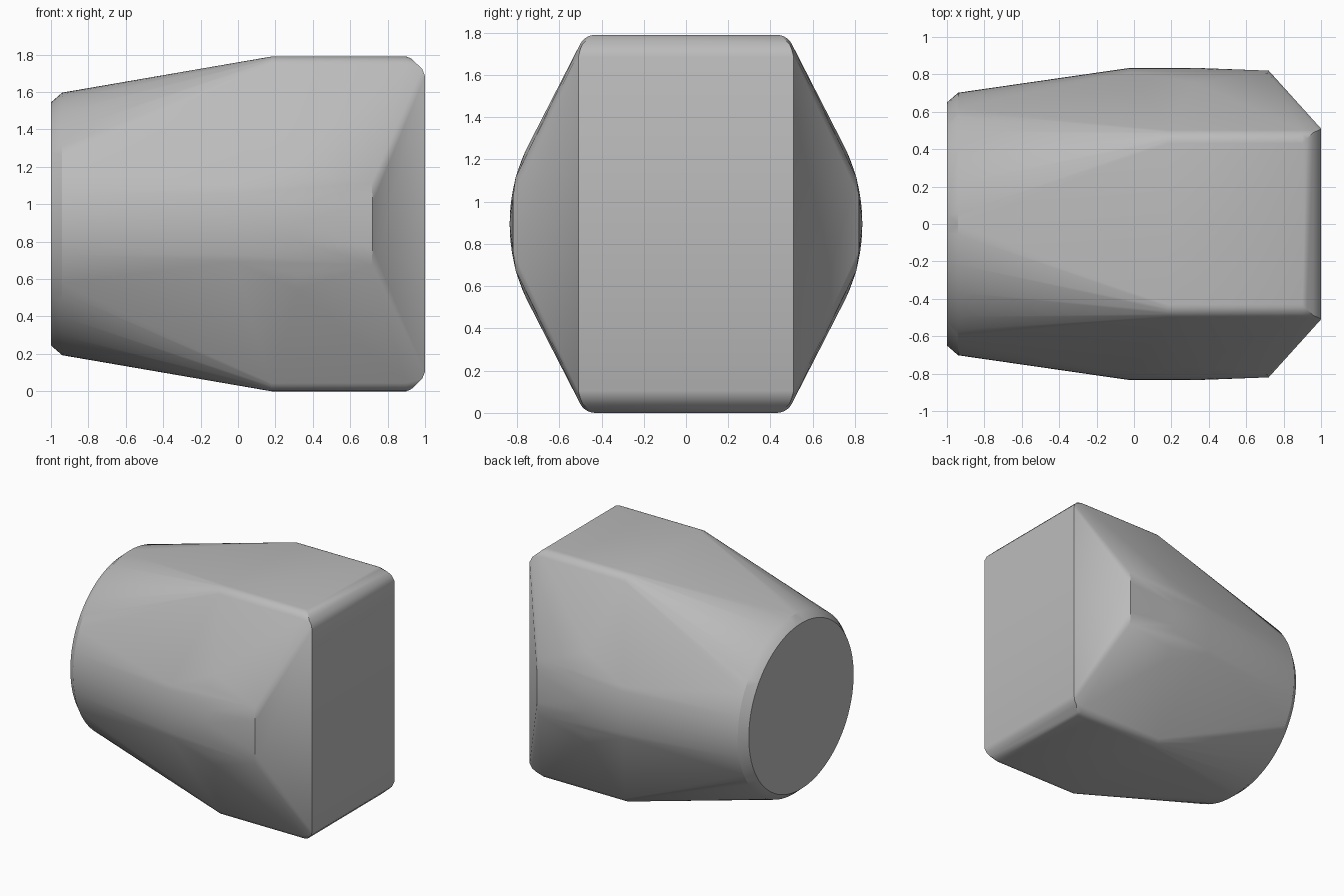
import bpy, bmesh, math

cube = bpy.data.objects.get("Cube")
if cube:
    bpy.data.objects.remove(cube, do_unlink=True)

MID = 0.895          # height of the long axis
points = set()


def mirrored(x, y, z):
    """Add a point in all four quadrants around the long axis."""
    for sy in (1, -1):
        for sz in (1, -1):
            points.add((round(x, 4), round(sy * y, 4), round(MID + sz * z, 4)))


def arc(x, cy, cz, radius, start, end, steps):
    for i in range(steps + 1):
        a = math.radians(start + (end - start) * i / steps)
        mirrored(x, cy + radius * math.cos(a), cz + radius * math.sin(a))


# Round end with its narrow chamfer
arc(-1, 0, 0, 0.65, 0, 90, 20)
arc(-0.94, 0, 0, 0.702, 0, 90, 20)

# Bulging sides
arc(-0.02, 0, 0, 0.835, 0, 14, 5)
arc(0.32, 0, 0, 0.835, 0, 25, 8)

# Rounded long edges of the flat top and bottom
for x in (0.18, 0.9):
    arc(x, 0.43, 0.815, 0.08, 27, 90, 5)

# Rounded lip of the square end
for x, y, z in ((0.925, 0.455, 0.885), (0.96, 0.49, 0.852), (0.985, 0.5, 0.828),
                (1, 0.51, 0.79)):
    mirrored(x, y, z)

# Slanted cheeks with softened borders
for x, y, z in ((0.72, 0.82, 0.12), (0.74, 0.798, 0.175),
                (0.715, 0.807, 0.22), (0.96, 0.515, 0.8)):
    mirrored(x, y, z)

# Wrap the sections in one convex body
bm = bmesh.new()
for p in points:
    bm.verts.new(p)
hull = bmesh.ops.convex_hull(bm, input=bm.verts)
loose = [v for v in bm.verts if not v.link_faces]
bmesh.ops.delete(bm, geom=loose, context='VERTS')
bmesh.ops.dissolve_limit(bm, angle_limit=math.radians(0.5),
                         verts=bm.verts, edges=bm.edges)
bmesh.ops.recalc_face_normals(bm, faces=bm.faces)
mesh = bpy.data.meshes.new("body")
bm.to_mesh(mesh)
bm.free()

body = bpy.data.objects.new("body", mesh)
bpy.context.collection.objects.link(body)

# Plain grey finish
grey = bpy.data.materials.new("grey")
grey.use_nodes = True
colour = (0.5, 0.5, 0.5, 1)
grey.diffuse_color = colour
grey.node_tree.nodes["Principled BSDF"].inputs["Base Color"].default_value = colour
mesh.materials.append(grey)

bpy.ops.object.select_all(action='DESELECT')
body.select_set(True)
bpy.context.view_layer.objects.active = body
bpy.ops.object.shade_smooth_by_angle(angle=math.radians(30))
